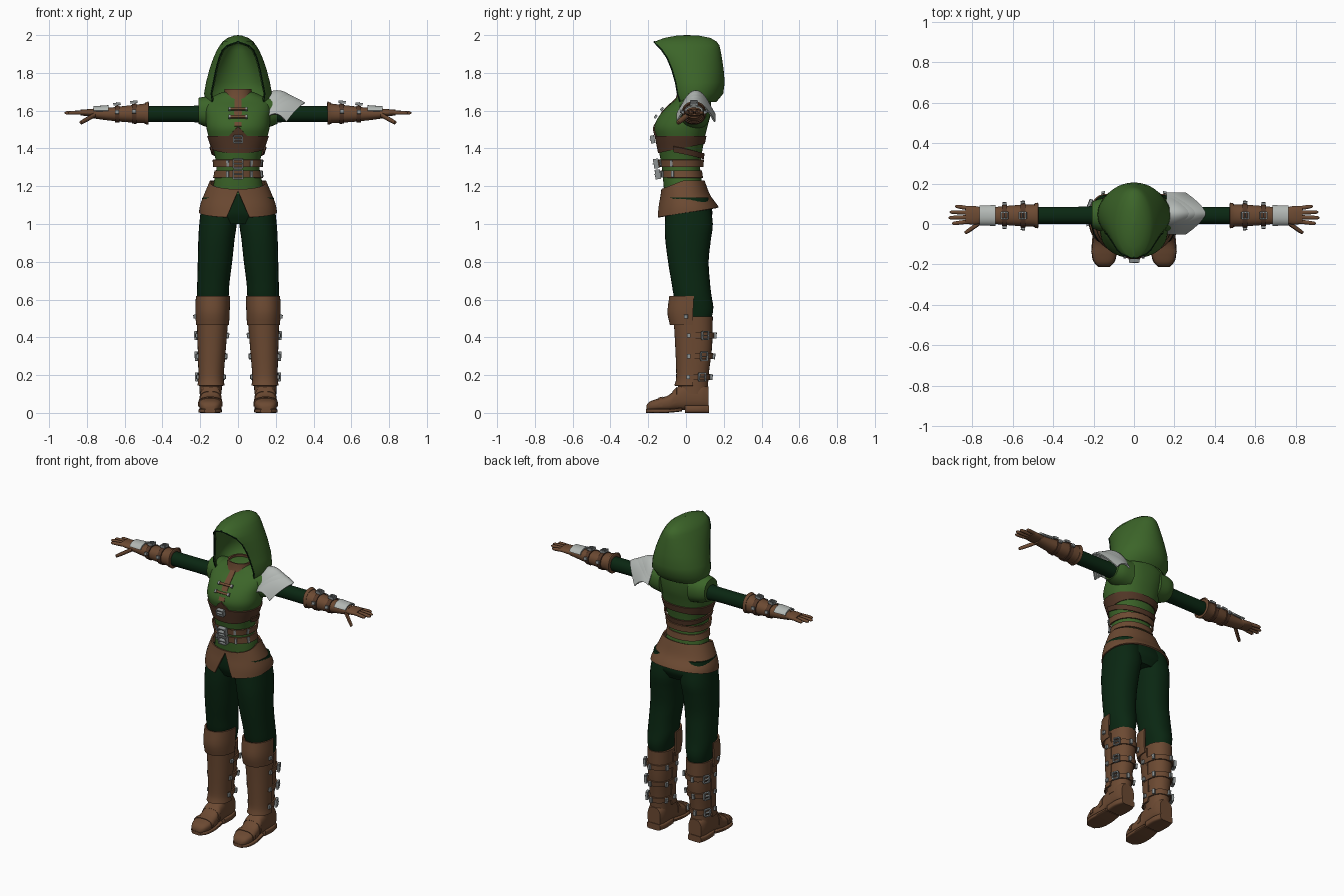
import bpy, bmesh, math
from mathutils import Vector, Matrix

cube = bpy.data.objects.get("Cube")
if cube:
    bpy.data.objects.remove(cube, do_unlink=True)


def material(name, *rgb):
    m = bpy.data.materials.new(name)
    m.use_nodes = True
    m.diffuse_color = (*rgb, 1)
    bsdf = m.node_tree.nodes["Principled BSDF"]
    bsdf.inputs["Base Color"].default_value = (*rgb, 1)
    bsdf.inputs["Roughness"].default_value = 0.8
    return m


GREEN = material("leaf green cloth", .045, .13, .022)
DARK = material("dark green cloth", .003, .02, .006)
BROWN = material("brown leather", .15, .068, .032)
BELT = material("dark brown leather", .085, .038, .02)
STEEL = material("buckle steel", .27, .29, .29)
PLATE = material("pale armour", .45, .48, .46)


def finish(name, bm, mat):
    bmesh.ops.recalc_face_normals(bm, faces=bm.faces)
    me = bpy.data.meshes.new(name)
    bm.to_mesh(me)
    bm.free()
    me.materials.append(mat)
    me.shade_smooth()
    me.set_sharp_from_angle(angle=math.radians(40))
    ob = bpy.data.objects.new(name, me)
    bpy.context.scene.collection.objects.link(ob)


def sheet(name, fn, nu, nv, mat, closed=False, thick=0):
    """Grid surface from fn(u, v); closed ones are capped unless given thickness."""
    bm = bmesh.new()
    cols = nu if closed else nu + 1
    grid = [[bm.verts.new(fn(i / nu, j / nv)) for i in range(cols)] for j in range(nv + 1)]
    for a, b in zip(grid, grid[1:]):
        for i in range(nu):
            k = (i + 1) % cols
            bm.faces.new((a[i], a[k], b[k], b[i]))
    if closed and not thick:
        bm.faces.new(grid[0])
        bm.faces.new(grid[-1])
    if thick:
        bmesh.ops.recalc_face_normals(bm, faces=bm.faces)
        bmesh.ops.solidify(bm, geom=bm.faces[:], thickness=thick)
    finish(name, bm, mat)


def lookup(rows, t):
    """Smooth interpolation of profile rows keyed by their first value."""
    t = min(max(t, rows[0][0]), rows[-1][0])
    i = max(k for k in range(len(rows) - 1) if rows[k][0] <= t)
    h = rows[i + 1][0] - rows[i][0]
    s = (t - rows[i][0]) / h

    def slope(j, k):
        a, b = rows[max(j - 1, 0)], rows[min(j + 1, len(rows) - 1)]
        return (b[k] - a[k]) / (b[0] - a[0])
    return [(2*s**3 - 3*s*s + 1) * rows[i][k] + (3*s*s - 2*s**3) * rows[i + 1][k]
            + h * (s**3 - 2*s*s + s) * slope(i, k) + h * (s**3 - s*s) * slope(i + 1, k)
            for k in range(1, len(rows[0]))]


def point(rows, t, a, axis="z", s=1, off=0, p=.9, centre=False):
    """Point on a profile: rows are (position, centre, half width, low, high)."""
    c, r, lo, hi = lookup(rows, t)
    pw = lambda x: math.copysign(abs(x) ** p, x)
    x, y = c, (lo + hi) / 2
    if not centre:
        x += (r + off) * pw(math.sin(a))
        y -= ((hi - lo) / 2 + off) * pw(math.cos(a))
    co = {"z": (x, y, t), "x": (t, x, y), "y": (x, t, y)}[axis]
    return Vector((co[0] * s, co[1], co[2]))


def tube(name, rows, mat, axis="z", s=1, span=(-180, 180), n=28, steps=16,
         off=0, thick=0, cut=None, p=.9):
    cut = cut or (lambda a: (rows[0][0], rows[-1][0]))

    def fn(u, v):
        a = math.radians(span[0] + (span[1] - span[0]) * u)
        lo, hi = cut(a)
        return point(rows, lo + (hi - lo) * v, a, axis, s, off, p)
    sheet(name, fn, n, steps, mat, span[1] - span[0] == 360, thick)


def strap(name, rows, t, half, mat=BELT, **kw):
    tube(name, rows, mat, cut=lambda a: (t - half, t + half), steps=2, thick=.008, **kw)


def frame(rows, t, deg, axis="z", s=1, off=0):
    a = math.radians(deg)
    o = point(rows, t, a, axis, s, off)
    u = (point(rows, t, a + .02, axis, s, off) - o).normalized()
    n = u.cross(point(rows, t + .004, a, axis, s, off) - o).normalized()
    if n.dot(o - point(rows, t, a, axis, s, centre=True)) < 0:
        n = -n
    v = n.cross(u)
    return Matrix((u, v, n)).transposed().to_4x4(), o


def boxes(name, where, parts, mat):
    """Boxes (u, v, width, height, depth) laid on a surface frame."""
    rot, o = where
    bm = bmesh.new()
    for u, v, w, h, d in parts:
        bmesh.ops.create_cube(bm, size=1, matrix=Matrix.Translation(o) @ rot
                              @ Matrix.Translation((u, v, d / 2)) @ Matrix.Diagonal((w, h, d, 1)))
    finish(name, bm, mat)


def buckle(name, where, w, h, d=.014, b=.007):
    boxes(name, where, [(-w/2, 0, b, h, d), (w/2, 0, b, h, d), (0, h/2, w, b, d),
                        (0, -h/2, w, b, d), (0, 0, w, b * .7, d * 1.2)], STEEL)


# Tunic body
torso = [(1.16, 0, .135, -.115, .095), (1.22, 0, .128, -.12, .085), (1.30, 0, .114, -.128, .075),
         (1.38, 0, .128, -.142, .085), (1.46, 0, .155, -.158, .10), (1.51, 0, .167, -.168, .112),
         (1.56, 0, .17, -.15, .125), (1.62, 0, .175, -.10, .132), (1.66, 0, .16, -.055, .13),
         (1.70, 0, .08, -.03, .11)]
tube("tunic", torso, GREEN, n=48, steps=36)
collar = [(1.63, 0, .09, -.065, .11), (1.68, 0, .075, -.05, .10), (1.715, 0, .072, -.045, .095)]
tube("collar", collar, BROWN, steps=6, thick=.01)

# Corset, belts and lacing
tube("corset_band", torso, BELT, n=72, steps=6, off=.007, thick=.008,
     cut=lambda a: (1.375 + .025 * (1 - math.cos(a)), 1.465 + max(0, .05 - .2 * abs(a))))
tube("back_strap", torso, BELT, span=(75, 285), steps=3, off=.007, thick=.008,
     cut=lambda a: (1.375 + .03 * math.cos(a), 1.405 + .03 * math.cos(a)))
buckle("corset_buckle", frame(torso, 1.45, 0, off=.01), .045, .035, .022)
for i, z in enumerate((1.322, 1.264)):
    strap(f"belt_{i}", torso, z, .019, BROWN, off=.009, n=48)
    buckle(f"belt_buckle_{i}", frame(torso, z, 0, off=.012), .05, .044, .028)
    for deg in (-22, 30, 68):
        boxes("belt_fitting", frame(torso, z, deg, off=.012), [(0, 0, .014, .034, .009)], STEEL)
strap("chest_placket", torso, 1.595, .075, BROWN, off=.005, span=(-5, 5), n=4)
for z in (1.605, 1.565):
    boxes("chest_tie", frame(torso, z, 0, off=.009), [(0, 0, .1, .014, .009)], BROWN)
    boxes("tie_tips", frame(torso, z, 0, off=.009),
          [(-.045, 0, .012, .02, .012), (.045, 0, .012, .02, .012)], STEEL)

# Skirt with front slit
skirt = [(1.03, 0, .207, -.155, .185), (1.09, 0, .203, -.147, .172),
         (1.15, 0, .182, -.135, .13), (1.23, 0, .148, -.125, .098)]
tube("skirt", skirt, BROWN, n=96, steps=10, thick=.01,
     cut=lambda a: (1.035 + .027 * (1 - math.cos(a)) + max(0, .25 - abs(a)) * .56,
                    1.185 + .045 * min(1, 1 - math.cos(a))))

# Hood
hood = [(1.645, .165, -.03, .16, 125), (1.69, .18, -.045, .197, 128), (1.75, .169, -.055, .205, 130),
        (1.82, .151, -.075, .199, 130), (1.88, .13, -.10, .19, 130), (1.92, .112, -.128, .183, 133),
        (1.945, .097, -.152, .177, 145), (1.965, .082, -.168, .163, 180),
        (1.985, .055, -.115, .13, 180), (1.997, .022, -.05, .07, 180), (2.0, .001, .0, .01, 180)]


def hood_point(u, v):
    row = hood[round(v * (len(hood) - 1))]
    z, w, front, back, deg = row
    phi = math.radians(deg) * (2 * u - 1)
    k = (1 - math.cos(phi)) / (1 - math.cos(math.radians(deg)))
    return Vector((w * math.sin(phi), back + (front - back) * k, z))


sheet("hood", hood_point, 40, len(hood) - 1, GREEN, thick=.01)
edge = [hood_point(0, i / 10) for i in range(8)]
edge += [hood_point(1, i / 10) for i in reversed(range(7))]
trim = bpy.data.curves.new("hood_trim", "CURVE")
trim.dimensions = "3D"
trim.bevel_depth = .004
trim.bevel_resolution = 1
line = trim.splines.new("POLY")
line.points.add(len(edge) - 1)
for pt, co in zip(line.points, edge):
    pt.co = (*co, 1)
trim.materials.append(DARK)
bpy.context.scene.collection.objects.link(bpy.data.objects.new("hood_trim", trim))

# Layered pauldron on the left shoulder
for k in range(3):
    def pad(u, v, k=k):
        u = 2 * u - 1
        length = .195 - .03 * k
        return Vector((.16 + v * length * (1 - .5 * abs(u) ** 1.5), .052 + (.103 - .008 * k) * u,
                       1.672 + .012 * k + .07 * v - .1 * v * v - .1 * u * u))
    sheet(f"pauldron_layer_{k}", pad, 24, 12, PLATE, thick=.008)

# Hips
tube("hips", [(1.0, 0, .17, -.085, .115), (1.06, 0, .188, -.11, .14), (1.18, 0, .14, -.11, .10)], DARK)

leg = [(.48, .138, .06, -.03, .128), (.55, .137, .072, -.045, .145), (.62, .133, .084, -.065, .135),
       (.68, .131, .085, -.075, .128), (.8, .122, .091, -.095, .12), (.92, .114, .096, -.11, .132),
       (1.0, .106, .099, -.112, .142), (1.14, .095, .094, -.105, .12)]
shaft = [(.10, .145, .058, -.04, .115), (.2, .143, .061, -.045, .12),
         (.35, .138, .07, -.045, .138), (.51, .136, .076, -.045, .142)]
greave = [(.145, .143, .072, -.062, .115), (.18, .143, .067, -.052, .11),
          (.33, .139, .074, -.056, .125), (.49, .135, .083, -.065, .14)]
knee = [(.465, .135, .087, -.085, .15), (.53, .135, .091, -.098, .16), (.62, .133, .09, -.088, .16)]
foot = [(-.21, .148, .025, .012, .04), (-.195, .148, .045, .01, .058), (-.15, .147, .06, .01, .075),
        (-.09, .146, .058, .01, .095), (-.04, .145, .053, .015, .14), (.0, .145, .055, .015, .165),
        (.08, .145, .055, .015, .165), (.118, .145, .045, .015, .14)]
sole = [(-.212, .148, .03, 0, .02), (-.18, .148, .056, 0, .022), (-.1, .147, .062, 0, .022),
        (-.02, .145, .054, .008, .026)]
heel = [(-.005, .145, .055, 0, .04), (.07, .145, .058, 0, .04), (.122, .145, .046, 0, .04)]
sleeve = [(.15, .045, .05, 1.53, 1.635), (.25, .043, .043, 1.54, 1.625), (.49, .042, .042, 1.54, 1.625)]
armhole = [(.10, .04, .09, 1.5, 1.68), (.17, .045, .08, 1.515, 1.675), (.208, .045, .065, 1.53, 1.668)]
bracer = [(.475, .042, .06, 1.53, 1.645), (.492, .042, .056, 1.533, 1.638), (.6, .042, .05, 1.54, 1.625),
          (.7, .042, .041, 1.55, 1.614), (.77, .042, .038, 1.56, 1.61)]
palm = [(.74, .042, .036, 1.565, 1.608), (.79, .043, .046, 1.57, 1.608), (.835, .045, .043, 1.575, 1.605)]


def finger(name, s, x0, y0, z0, x1, y1, z1, r):
    rows = [(x0, y0, r, z0 - r, z0 + r), (x1 - .008, y1, r * .8, z1 - r * .8, z1 + r * .8),
            (x1, y1, r * .3, z1 - r * .3, z1 + r * .3)]
    tube(name, rows, BROWN, "x", s, n=10, steps=10)


for s, side in ((1, "left"), (-1, "right")):
    # Legs and boots
    tube(f"{side}_trouser_leg", leg, DARK, s=s, steps=24)
    tube(f"{side}_boot_shaft", shaft, BROWN, s=s)
    tube(f"{side}_greave", greave, BROWN, s=s, span=(-95, 95), thick=.009)
    tube(f"{side}_knee_guard", knee, BROWN, s=s, span=(-92, 92), steps=6, thick=.01)
    tube(f"{side}_foot", foot, BROWN, "y", s, steps=28, p=.75)
    tube(f"{side}_sole", sole, BROWN, "y", s, p=.4)
    tube(f"{side}_heel", heel, BROWN, "y", s, p=.4)
    for y in (-.135, -.06):
        strap(f"{side}_foot_strap", foot, y, .011, BROWN, axis="y", s=s, span=(80, 280), off=.004, p=.75)
    for z in (.41, .3, .19):
        strap(f"{side}_boot_strap", shaft, z, .016, BROWN, s=s, span=(70, 290), off=.008)
        buckle(f"{side}_boot_buckle", frame(shaft, z, 118, s=s, off=.01), .036, .042)
        for deg in (172, 240):
            boxes("boot_strap_tip", frame(shaft, z, deg, s=s, off=.01), [(0, 0, .016, .03, .012)], STEEL)
        for deg in (-80, 80):
            boxes("greave_stud", frame(greave, z, deg, s=s), [(0, 0, .018, .022, .012)], STEEL)
    boxes("knee_stud", frame(knee, .51, 78, s=s), [(0, 0, .02, .02, .012)], STEEL)
    # Arms and bracers
    tube(f"{side}_armhole", armhole, GREEN, "x", s, steps=8)
    tube(f"{side}_sleeve", sleeve, DARK, "x", s, steps=8)
    tube(f"{side}_bracer", bracer, BROWN, "x", s)
    strap(f"{side}_bracer_cuff", bracer, .484, .009, BROWN, axis="x", s=s, off=.004)
    for x in (.55, .64):
        strap(f"{side}_bracer_strap", bracer, x, .012, axis="x", s=s, off=.006)
        buckle(f"{side}_bracer_buckle", frame(bracer, x, 180, "x", s, .008), .034, .032)
        for deg in (100, 260):
            boxes("bracer_stud", frame(bracer, x, deg, "x", s, .008), [(0, 0, .018, .02, .012)], STEEL)
    tube(f"{side}_wrist_plate", bracer, PLATE, "x", s, (112, 248), 16, 4, .014, .008,
         cut=lambda a: (.685, .765))
    # Gloved hands
    tube(f"{side}_palm", palm, BROWN, "x", s, steps=8)
    for i, tip in enumerate((.9, .918, .912, .885)):
        finger(f"{side}_finger_{i}", s, .82, .012 + .022 * i, 1.59, tip, .003 + .028 * i, 1.588, .011)
    finger(f"{side}_thumb", s, .755, .012, 1.58, .838, -.04, 1.538, .014)
